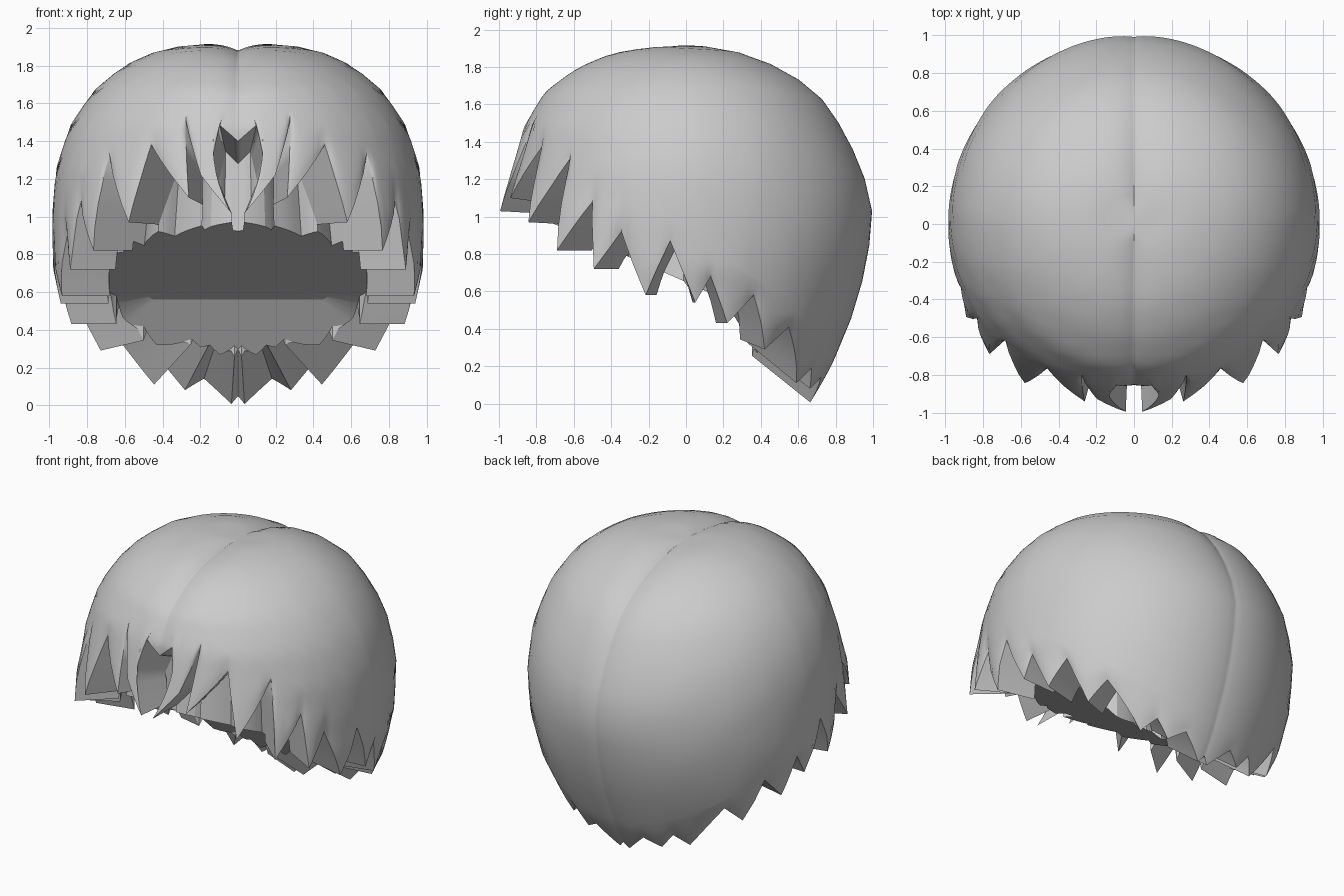
import bpy, bmesh, math
from mathutils import Vector

cube = bpy.data.objects.get("Cube")
if cube:
    bpy.data.objects.remove(cube, do_unlink=True)

CROWN_ROWS, LOCK_ROWS, SUBS, TOP = 13, 6, 4, 1.93

# Dome profile: height, then radius towards front, side and back
PROFILE = [
    (0, .67, .67, .67), (.2, .78, .80, .785), (.45, .88, .92, .89),
    (.72, .97, .98, .97), (1.0, 1.0, .985, 1.01), (1.25, .94, .965, .955),
    (1.48, .88, .89, .845), (1.67, .77, .76, .715), (1.8, .60, .60, .52),
    (1.88, .42, .42, .32), (TOP, 0, 0, 0)]

# Hem of one half, front to back: root angle, hem angle, height, radius factor
HEM = [
    (0, 0, 1.41, .97), (5, 6.5, 1.49, .99), (8, 9, 1.27, 1.0), (11, 2.5, 1.03, 1.01),
    (15, 12, 1.22, 1.0), (19, 19, 1.51, .98), (23, 15.5, 1.10, 1.0),
    (31, 31, 1.38, .98), (39, 34.5, .97, 1.03), (48, 48, 1.32, .98),
    (54, 48, .82, 1.05), (60, 59, 1.08, .99), (65, 61, .72, 1.04),
    (70, 69, .92, .98), (78, 77, .58, 1.01), (86, 85, .87, .99),
    (93, 93, .54, 1.0), (98, 98, .68, .98), (104, 104, .43, 1.0),
    (113, 113, .58, .98), (121, 120, .29, 1.0), (129, 129, .41, .98),
    (143, 143, .11, 1.0), (151, 151, .19, .98), (157, 157, .08, 1.0),
    (166, 166, .14, .99), (177, 177, 0, 1.0), (180, 180, .04, 1.0)]


def radius(z, ang):
    """Dome radius at a height and a compass angle (0 = front)."""
    for lo, hi in zip(PROFILE, PROFILE[1:]):
        if z <= hi[0]:
            break
    f = (z - lo[0]) / (hi[0] - lo[0])
    front, side, back = (math.sqrt(a * a * (1 - f) + b * b * f)
                         for a, b in zip(lo[1:], hi[1:]))
    c = math.cos(ang)
    return side + ((front if c > 0 else back) - side) * c * c


def polar(r, ang, z):
    return Vector((r * math.sin(ang), -r * math.cos(ang), z))


def groove(p):
    """Press the centre parting into the surface."""
    d = (p - Vector((0, 0, .9))).normalized()
    depth = .012 + .038 * max(0, d.z) ** 2
    q = p - d * depth * math.exp(-abs(p.x) / .09)
    q.x = p.x
    return q


def underside(x, y):
    """Point on the sloping underside, which bends down at the nape."""
    return Vector((x, y, min(.65 - .44 * y, .56 - 1.6 * (y - .2))))


# Evenly subdivided hem columns
columns = []
for a, b in zip(HEM, HEM[1:]):
    for i in range(SUBS):
        columns.append([u + (v - u) * i / SUBS for u, v in zip(a, b)])
columns.append(list(HEM[-1]))

shell, core = [], []
for root, tip, hem_z, flare in columns:
    # Smooth crown down to a sloping line above the locks
    ang = math.radians(root)
    neck = .93 + .68 * math.cos(ang)
    column = []
    for k in range(1, CROWN_ROWS + 1):
        z = neck + (TOP - neck) * math.cos(math.pi / 2 * k / CROWN_ROWS)
        column.append(groove(polar(radius(z, ang), ang, z)))
    # Lock, drifting sideways and flaring towards its tip
    for k in range(1, LOCK_ROWS + 1):
        t = k / LOCK_ROWS
        z = neck + (hem_z - neck) * t
        a = math.radians(root + (tip - root) * t * t)
        r = radius(z, a) * (1 + (flare - 1) * t * t)
        column.append(groove(polar(r, a, z)))
    # Lock thickness runs inwards, climbing towards the nape
    f = min(1, max(0, (tip - 105) / 50))
    f = f * f * (3 - 2 * f)
    end = column[-1]
    scale = .73 - .2 * f
    rim = underside(end.x * scale, end.y * scale)
    gap = max(0, end.z - rim.z) * (1 - f)
    pinch = 1 - .15 * gap
    inner = Vector((rim.x * pinch, rim.y * pinch, end.z + .25 * f - .25 * gap))
    shell.append(column + [inner])
    core.append([inner, rim, underside(rim.x * .75, min(rim.y * .75, .2))])


def finish(name, bm, mat, angle):
    bmesh.ops.remove_doubles(bm, verts=bm.verts, dist=.0005)
    bmesh.ops.recalc_face_normals(bm, faces=bm.faces)
    mesh = bpy.data.meshes.new(name)
    bm.to_mesh(mesh)
    bm.free()
    mesh.materials.append(mat)
    ob = bpy.data.objects.new(name, mesh)
    bpy.context.collection.objects.link(ob)
    bpy.ops.object.select_all(action='DESELECT')
    ob.select_set(True)
    bpy.context.view_layer.objects.active = ob
    bpy.ops.object.shade_smooth_by_angle(angle=math.radians(angle))
    mirror = ob.modifiers.new("Mirror", 'MIRROR')
    mirror.merge_threshold = .001


def skin(bm, strips, pole, pole_at_start):
    """Join neighbouring strips of points and close them to a pole."""
    verts = [[bm.verts.new(p) for p in s] for s in strips]
    centre = bm.verts.new(pole)
    for a, b in zip(verts, verts[1:]):
        for i in range(len(a) - 1):
            bm.faces.new((a[i], a[i + 1], b[i + 1], b[i]))
        if pole_at_start:
            bm.faces.new((centre, a[0], b[0]))
        else:
            bm.faces.new((a[-1], centre, b[-1]))


grey = bpy.data.materials.new("hair grey")
grey.use_nodes = True
grey.diffuse_color = (.6, .6, .6, 1)
grey.node_tree.nodes["Principled BSDF"].inputs["Base Color"].default_value = (.6, .6, .6, 1)

# Outer hair with the undersides of its locks
bm = bmesh.new()
skin(bm, shell, groove(Vector((0, 0, TOP))), True)
finish("hair_shell", bm, grey, 40)

# Inner core and flat underside behind the locks
bm = bmesh.new()
skin(bm, core, underside(0, 0), False)
finish("inner_cap", bm, grey, 20)
